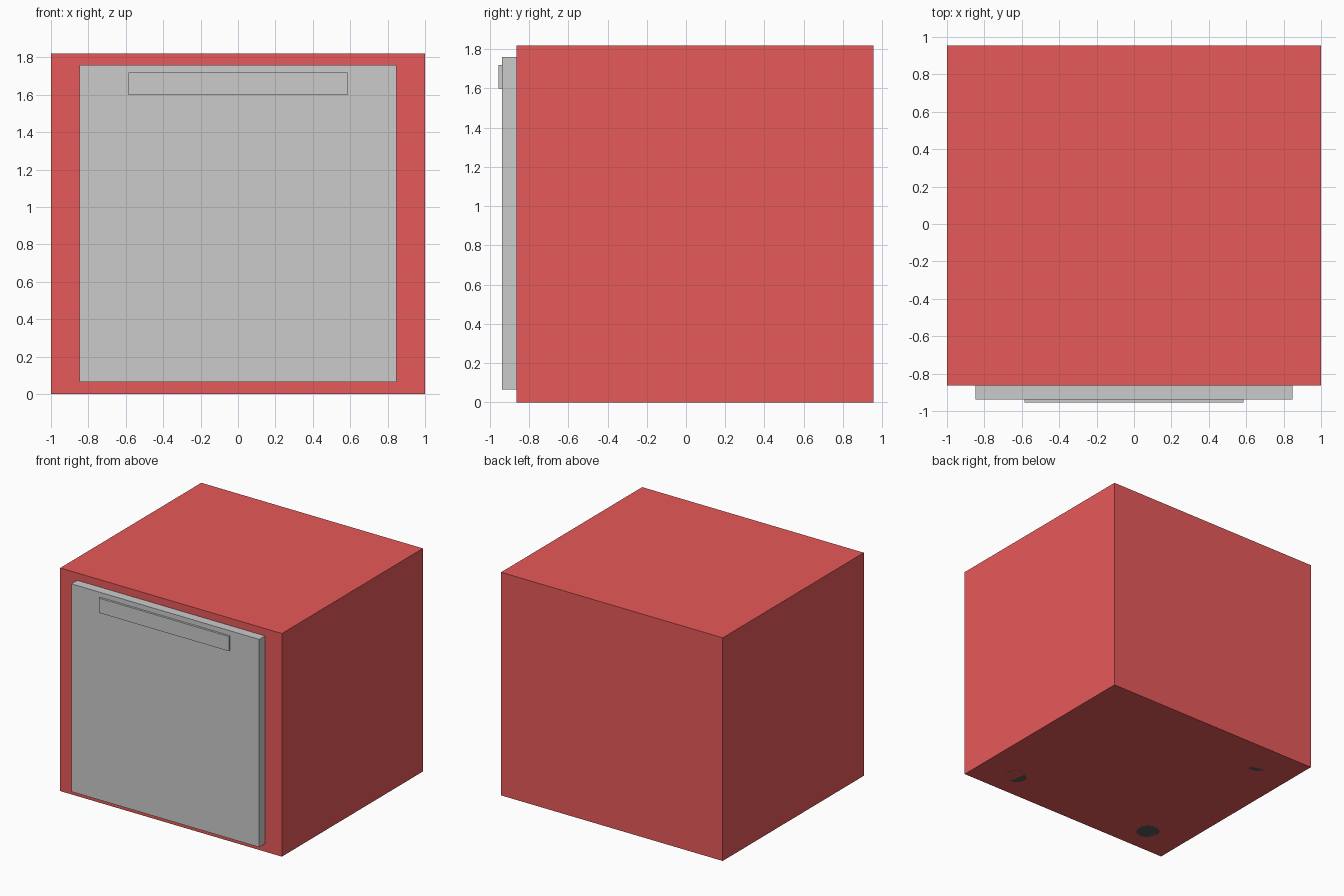
import bpy

if "Cube" in bpy.data.objects:
    bpy.data.objects.remove(bpy.data.objects["Cube"])


def material(name, color):
    mat = bpy.data.materials.new(name)
    mat.diffuse_color = color
    mat.use_nodes = True
    mat.node_tree.nodes["Principled BSDF"].inputs["Base Color"].default_value = mat.diffuse_color
    return mat


def box(name, lo, hi, mat=None):
    centre = [(a + b) / 2 for a, b in zip(lo, hi)]
    bpy.ops.mesh.primitive_cube_add(size=1, location=centre)
    obj = bpy.context.object
    obj.name = name
    obj.scale = [b - a for a, b in zip(lo, hi)]
    bpy.ops.object.transform_apply(location=False, rotation=False, scale=True)
    if mat:
        obj.data.materials.append(mat)
    return obj


red = material("red_paint", (0.8, 0.1, 0.1, 1))
dark = material("dark_rubber", (0.1, 0.1, 0.1, 1))

# Cabinet body, door panel and handle strip
box("cabinet_body", (-1, -0.863, 0), (1, 0.955, 1.82), red)
box("door_panel", (-0.848, -0.938, 0.065), (0.848, -0.863, 1.76))
box("door_handle", (-0.586, -0.955, 1.6), (0.586, -0.938, 1.72))

# Four round feet set flush into the underside
for side, x in (("left", -0.67), ("right", 0.67)):
    for end, y in (("front", -0.63), ("back", 0.715)):
        bpy.ops.mesh.primitive_cylinder_add(
            vertices=32, radius=0.09, depth=0.06, location=(x, y, 0.03))
        foot = bpy.context.object
        foot.name = f"foot_{end}_{side}"
        foot.data.materials.append(dark)
        bpy.ops.object.shade_smooth_by_angle()
